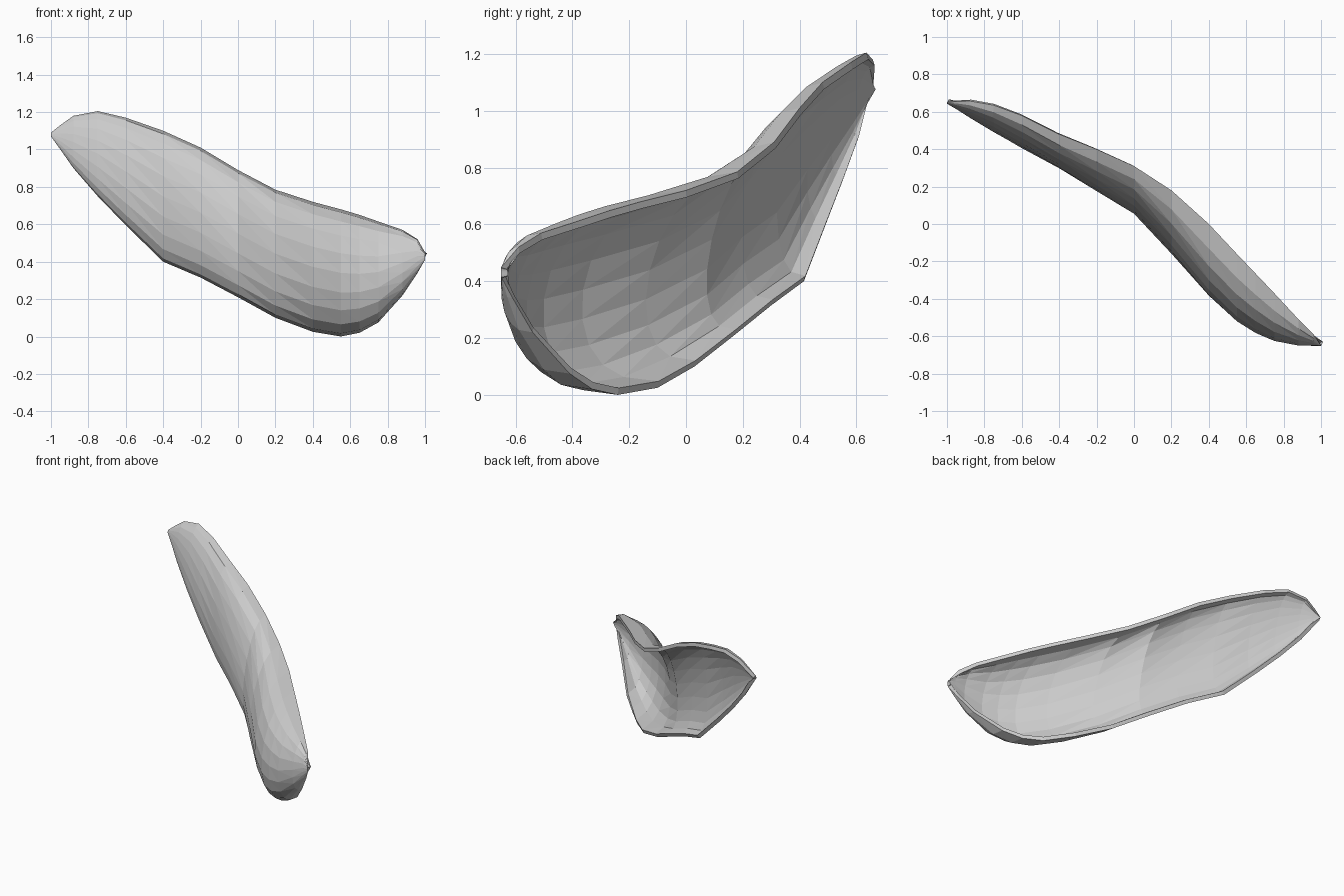
import bpy, math
from mathutils import Vector

# Stations along the shell: x, top rim (y, z), bottom rim (y, z), bulge depth
STATIONS = [
    (-1.00, .650, 1.09, .645, 1.07, .003),
    (-0.95, .655, 1.13, .630, 1.00, .025),
    (-0.88, .658, 1.18, .605, 0.90, .055),
    (-0.75, .635, 1.205, .550, 0.75, .09),
    (-0.60, .580, 1.17, .490, 0.595, .12),
    (-0.40, .480, 1.10, .415, 0.40, .145),
    (-0.20, .400, 1.01, .300, 0.315, .165),
    (0.00, .310, 0.89, .170, 0.21, .17),
    (0.20, .180, 0.785, .030, 0.10, .25),
    (0.40, .000, 0.72, -.100, 0.025, .33),
    (0.55, -.160, 0.68, -.240, 0.00, .32),
    (0.65, -.265, 0.65, -.330, 0.02, .285),
    (0.75, -.370, 0.615, -.410, 0.075, .235),
    (0.88, -.510, 0.57, -.540, 0.22, .125),
    (0.96, -.590, 0.52, -.610, 0.34, .05),
    (1.00, -.650, 0.45, -.648, 0.41, .003),
]
SEGMENTS = 10


def section(x, ty, tz, by, bz, depth):
    """Bowed cross-section from the top rim to the bottom rim."""
    top, bottom = Vector((x, ty, tz)), Vector((x, by, bz))
    points = []
    for j in range(SEGMENTS + 1):
        t = math.pi * j / SEGMENTS
        p = top.lerp(bottom, (1 - math.cos(t)) / 2)
        p.y -= depth * max(math.sin(t), 0) ** 0.8
        points.append(p)
    return points


# Loft the sections into a curved dish
verts = [p for s in STATIONS for p in section(*s)]
n = SEGMENTS + 1
faces = []
for i in range(len(STATIONS) - 1):
    for j in range(SEGMENTS):
        a, b = i * n + j, (i + 1) * n + j
        faces += [(a, a + 1, b + 1), (a, b + 1, b)]
mesh = bpy.data.meshes.new("curved_shell")
mesh.from_pydata(verts, [], faces)
shell = bpy.data.objects.new("curved_shell", mesh)
bpy.context.collection.objects.link(shell)

# Thin wall, thickened toward the hollow side
wall = shell.modifiers.new("wall", 'SOLIDIFY')
wall.thickness = 0.025
wall.offset = -1

# Plain grey
grey = bpy.data.materials.new("light_grey")
grey.diffuse_color = (0.6, 0.6, 0.6, 1)
mesh.materials.append(grey)
